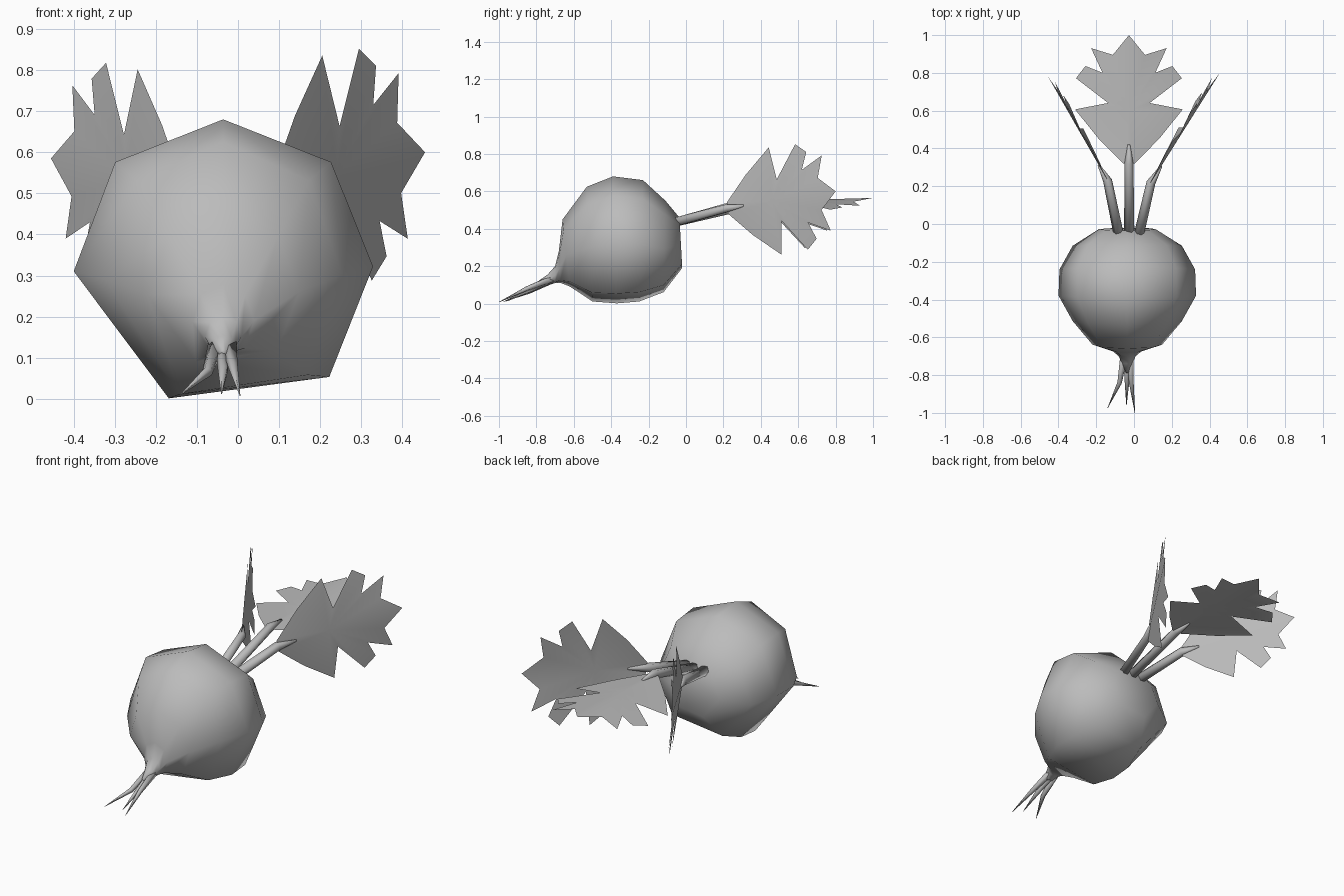
import bpy, bmesh, math
from mathutils import Vector

cube = bpy.data.objects.get("Cube")
if cube:
    bpy.data.objects.remove(cube)

grey = bpy.data.materials.new("plain grey")
grey.use_nodes = True
grey.diffuse_color = (0.5, 0.5, 0.5, 1)
grey.node_tree.nodes["Principled BSDF"].inputs["Base Color"].default_value = (0.5, 0.5, 0.5, 1)


def finish(name, bm):
    mesh = bpy.data.meshes.new(name)
    bm.to_mesh(mesh)
    bm.free()
    mesh.materials.append(grey)
    for p in mesh.polygons:
        p.use_smooth = True
    ob = bpy.data.objects.new(name, mesh)
    bpy.context.collection.objects.link(ob)


def skin(name, rings):
    """Bridge a list of point rings and cap both ends."""
    bm = bmesh.new()
    loops = [[bm.verts.new(p) for p in ring] for ring in rings]
    n = len(loops[0])
    for a, b in zip(loops, loops[1:]):
        for i in range(n):
            j = (i + 1) % n
            bm.faces.new((a[i], a[j], b[j], b[i]))
    bm.faces.new(loops[0])
    bm.faces.new(loops[-1])
    bmesh.ops.recalc_face_normals(bm, faces=bm.faces)
    finish(name, bm)


def tube(name, path, radii, sides=6):
    pts = [Vector(p) for p in path]
    rings = []
    for i, (p, r) in enumerate(zip(pts, radii)):
        d = (pts[min(i + 1, len(pts) - 1)] - pts[max(i - 1, 0)]).normalized()
        u = d.cross(Vector((0, 0, 1))).normalized()
        v = u.cross(d)
        rings.append([p + r * (u * math.cos(t) + v * math.sin(t))
                      for t in (2 * math.pi * k / sides for k in range(sides))])
    skin(name, rings)


# Bulb: seven-sided rings from back to neck (top y, top z, bottom y, bottom z, half width)
profile = [(-.035, .46, -.02, .19, .15), (-.11, .55, -.12, .06, .29),
           (-.23, .66, -.25, .01, .36), (-.39, .68, -.37, 0, .365),
           (-.53, .625, -.5, .01, .29), (-.66, .45, -.62, .09, .185),
           (-.68, .28, -.67, .11, .075), (-.70, .2, -.70, .11, .045),
           (-.74, .155, -.73, .1, .03), (-.79, .12, -.78, .1, .008)]
spokes = [(90, 1), (44, 1), (-3, 1), (-50, 1.1), (-110, 1.06), (185, 1), (136, 1)]
rings = []
for ty, tz, by, bz, w in profile:
    ring = []
    for angle, k in spokes:
        c, s = k * math.cos(math.radians(angle)), k * math.sin(math.radians(angle))
        ring.append((-.036 + w * c, (ty + by) / 2 + s * (ty - by) / 2,
                     max(0, (tz + bz) / 2 + s * (tz - bz) / 2)))
    rings.append(ring)
skin("bulb", rings)

# Three thin root strands
for name, start, bend, tip in [
        ("root_right", (-.05, -.69, .14), (-.075, -.84, .065), (-.14, -.975, .01)),
        ("root_middle", (-.036, -.69, .14), (-.036, -.84, .07), (-.04, -.96, .012)),
        ("root_left", (-.022, -.69, .14), (-.012, -.85, .08), (.005, -1, .008))]:
    tube(name, [start, bend, tip], [.022, .013, .001], 5)

# Leaf half outline: distance along the midrib, distance across
half = [(0, .03), (.13, .16), (.285, .285), (.32, .11), (.45, .28), (.515, .23),
        (.48, .14), (.61, .2), (.575, .085), (.68, 0)]
hub_at = .28


def leaf(name, base, tip, across, fold):
    """Fan each half of the leaf around a hub on the midrib."""
    base, tip, v = Vector(base), Vector(tip), Vector(across)
    u = (tip - base).normalized()
    v = (v - u * v.dot(u)).normalized()
    n = u.cross(v)
    size = (tip - base).length / half[-1][0]
    bm = bmesh.new()
    root, end = bm.verts.new(base), bm.verts.new(tip)
    hub = bm.verts.new(base + u * hub_at * size)
    for side in (1, -1):
        edge = [bm.verts.new(base + size * (u * a + v * b * side + n * b * fold))
                for a, b in half[:-1]]
        loop = [root] + edge + [end]
        for a, b in zip(loop, loop[1:]):
            bm.faces.new((hub, a, b) if side > 0 else (hub, b, a))
    finish(name, bm)


# Leaves and the stalks that carry them
for side, start, base, tip, across, fold in [
        ("middle", (-.025, -.06, .435), (-.027, .32, .545), (-.027, 1, .565), (1, 0, 0), .2),
        ("left", (.025, -.06, .435), (.09, .22, .51), (.455, .8, .6), (.02, 0, 1), -.09),
        ("right", (-.08, -.06, .435), (-.14, .23, .5), (-.455, .78, .585), (-.03, 0, 1), .07)]:
    leaf("leaf_" + side, base, tip, across, fold)
    joint = Vector(base) + (Vector(tip) - Vector(base)) * .15
    tube("stalk_" + side, [start, base, joint], [.027, .024, .006])
